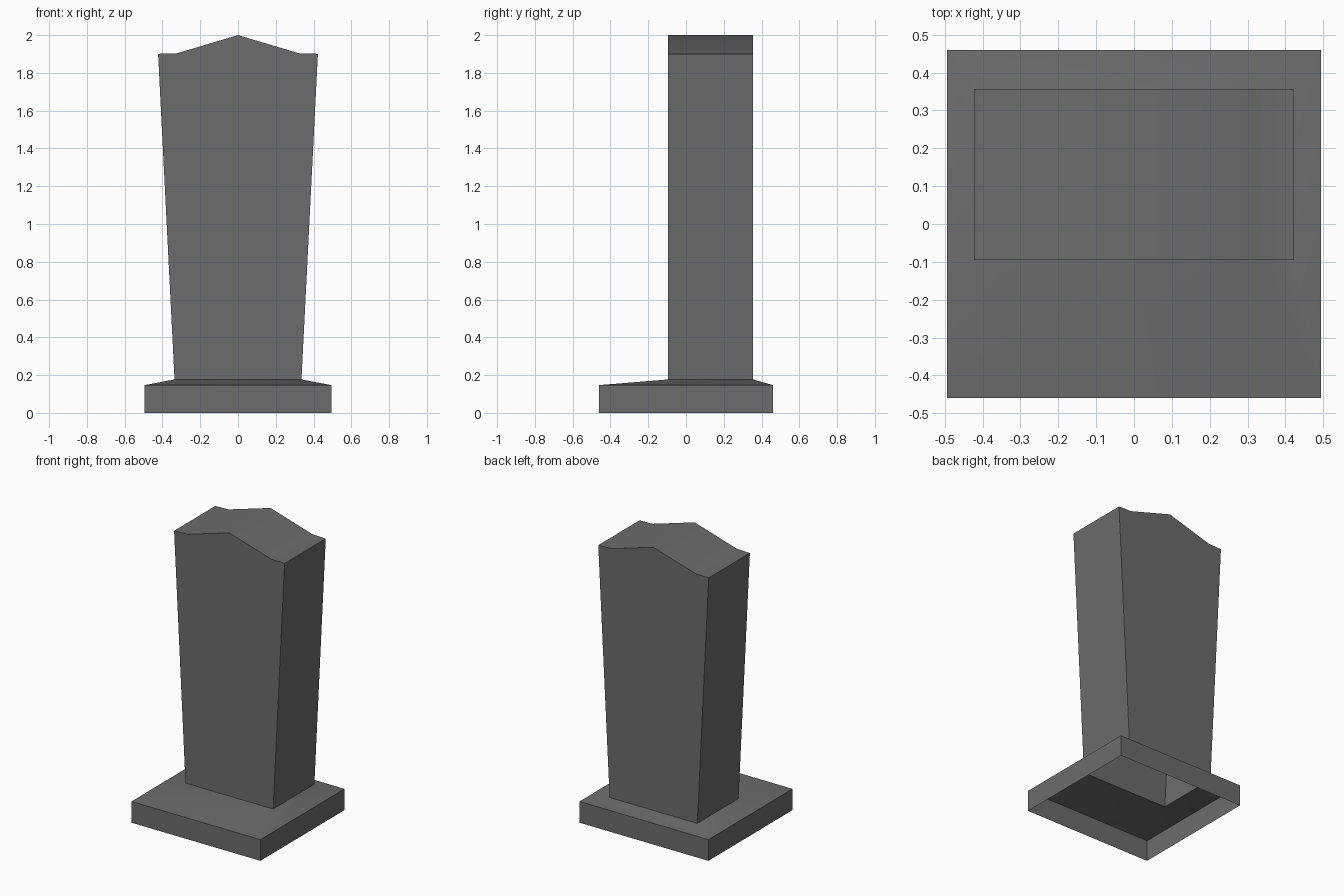
import bpy, bmesh, math

cube = bpy.data.objects.get("Cube")
if cube:
    bpy.data.objects.remove(cube, do_unlink=True)

stone = bpy.data.materials.new("grey stone")
stone.use_nodes = True
colour = (0.15, 0.15, 0.15, 1)
stone.diffuse_color = colour
stone.node_tree.nodes["Principled BSDF"].inputs["Base Color"].default_value = colour

FRONT, BACK = -0.095, 0.356   # depth of the upright slab
FOOT_Z, SLAB_Z = 0.147, 0.177


def finish(name, bm):
    mesh = bpy.data.meshes.new(name)
    bm.to_mesh(mesh)
    bm.free()
    mesh.materials.append(stone)
    ob = bpy.data.objects.new(name, mesh)
    bpy.context.collection.objects.link(ob)
    bpy.ops.object.select_all(action='DESELECT')
    ob.select_set(True)
    bpy.context.view_layer.objects.active = ob
    bpy.ops.object.shade_smooth_by_angle(angle=math.radians(40))
    return ob


def ring(bm, half_x, y0, y1, z):
    corners = ((-half_x, y0), (half_x, y0), (half_x, y1), (-half_x, y1))
    return [bm.verts.new((x, y, z)) for x, y in corners]


# Hollow plinth: upright sides, then a shallow slope up to the slab, open below
bm = bmesh.new()
rings = [ring(bm, 0.494, -0.46, 0.46, 0),
         ring(bm, 0.494, -0.46, 0.46, FOOT_Z),
         ring(bm, 0.336, FRONT, BACK, SLAB_Z)]
for low, high in zip(rings, rings[1:]):
    for i in range(4):
        j = (i + 1) % 4
        bm.faces.new((low[i], low[j], high[j], high[i]))
finish("plinth", bm)

# Upright slab: peaked outline, widening upwards, extruded in depth, open below
half = [(0.336, SLAB_Z), (0.423, 1.901), (0.322, 1.904)]
outline = half + [(0, 2.0)] + [(-x, z) for x, z in reversed(half)]
bm = bmesh.new()
front = [bm.verts.new((x, FRONT, z)) for x, z in outline]
back = [bm.verts.new((x, BACK, z)) for x, z in outline]
bm.faces.new(front)
bm.faces.new(back)
for i in range(len(outline) - 1):
    bm.faces.new((front[i], front[i + 1], back[i + 1], back[i]))
bmesh.ops.recalc_face_normals(bm, faces=bm.faces)
finish("headstone_slab", bm)
